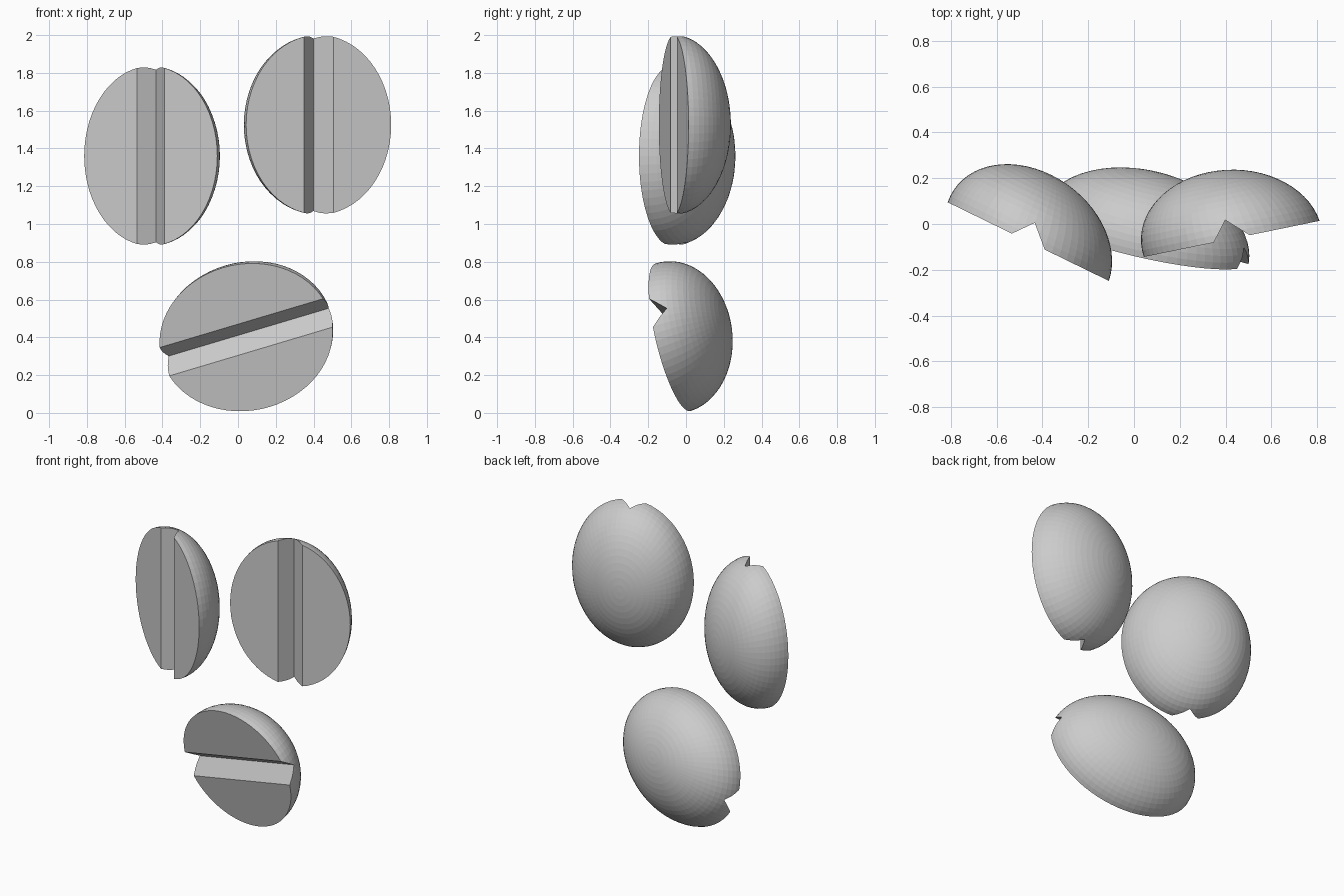
import bpy, bmesh
from math import radians
from mathutils import Matrix, Vector

if "Cube" in bpy.data.objects:
    bpy.data.objects.remove(bpy.data.objects["Cube"])

HALF_W, DEPTH, HALF_L = 0.392, 0.306, 0.476   # half bean radii
GROOVE_W, GROOVE_D = 0.08, 0.086              # crease half width and depth
SHEAR = 0.125                                 # lean of the domed back


def mesh_object(name, bm):
    bmesh.ops.recalc_face_normals(bm, faces=bm.faces)
    mesh = bpy.data.meshes.new(name)
    bm.to_mesh(mesh)
    bm.free()
    obj = bpy.data.objects.new(name, mesh)
    bpy.context.collection.objects.link(obj)
    return obj


# Half bean: x = width, y = depth (flat side at y = 0), z = length
bm = bmesh.new()
bmesh.ops.create_uvsphere(bm, u_segments=64, v_segments=32, radius=1)
bmesh.ops.delete(bm, geom=[v for v in bm.verts if v.co.z < -0.001], context='VERTS')
bmesh.ops.holes_fill(bm, edges=[e for e in bm.edges if e.is_boundary], sides=0)
for v in bm.verts:
    x, y, z = v.co
    v.co = (x * HALF_W, z * DEPTH, -y * HALF_L)
bean = mesh_object("upper_right_bean", bm)

# V-shaped crease cutter
bm = bmesh.new()
profile = [(-2 * GROOVE_W, -GROOVE_D), (2 * GROOVE_W, -GROOVE_D), (0, GROOVE_D)]
face = bm.faces.new([bm.verts.new((x, y, -0.7)) for x, y in profile])
ext = bmesh.ops.extrude_face_region(bm, geom=[face])
bmesh.ops.translate(bm, vec=(0, 0, 1.4),
                    verts=[g for g in ext["geom"] if isinstance(g, bmesh.types.BMVert)])
cutter = mesh_object("crease_cutter", bm)
cutter.hide_render = True

mod = bean.modifiers.new("crease", 'BOOLEAN')
mod.operation, mod.solver, mod.object = 'DIFFERENCE', 'EXACT', cutter
bpy.context.view_layer.objects.active = bean
bpy.ops.object.modifier_apply(modifier=mod.name)
bpy.data.objects.remove(cutter)

# Lean the dome sideways
for v in bean.data.vertices:
    v.co.x -= SHEAR * v.co.y


def upright(center, angle):
    return Matrix.Translation(center) @ Matrix.Rotation(radians(angle), 4, 'Z')


# Two upright beans and one lying tilted underneath
bean.matrix_world = upright((0.427, -0.065, 1.525), 11.6)

left = bpy.data.objects.new("upper_left_bean", bean.data)
bpy.context.collection.objects.link(left)
left.matrix_world = upright((-0.462, -0.077, 1.36), -26)

length = Vector((0.928, -0.25, 0.277)).normalized()
back = length.cross(Vector((0.316, 0.13, -0.94))).normalized()
width = back.cross(length)
low = bpy.data.objects.new("lower_bean", bean.data)
bpy.context.collection.objects.link(low)
low.matrix_world = (Matrix.Translation((0.043, -0.069, 0.4))
                    @ Matrix((width, back, length)).transposed().to_4x4())
